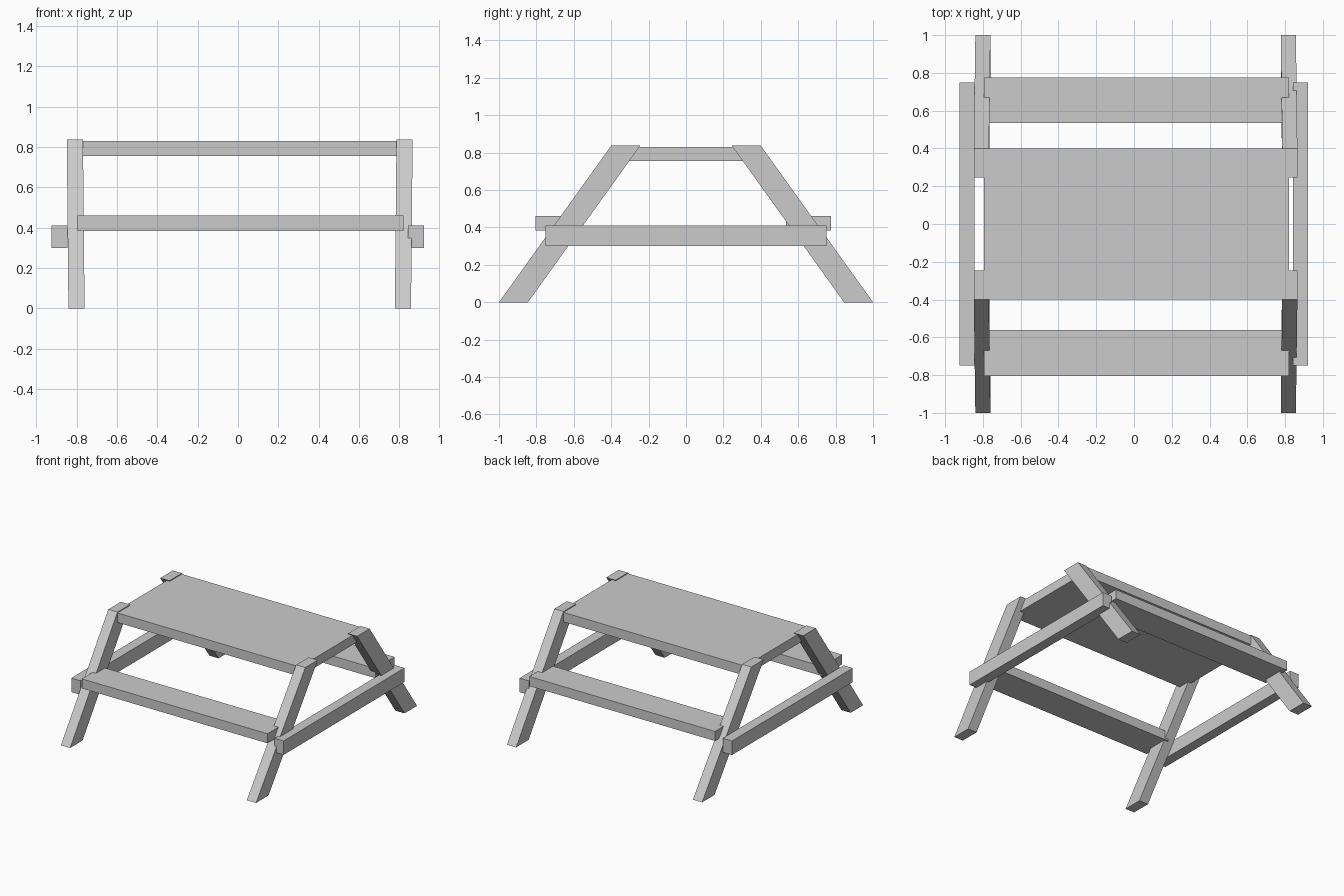
import bpy
import bmesh

if "Cube" in bpy.data.objects:
    bpy.data.objects.remove(bpy.data.objects["Cube"], do_unlink=True)

grey = bpy.data.materials.new("plain grey")
grey.use_nodes = True
colour = (0.6, 0.6, 0.6, 1)
grey.diffuse_color = colour
grey.node_tree.nodes["Principled BSDF"].inputs["Base Color"].default_value = colour


def beam(name, low, high):
    """Plank joining two rectangles, each (x0, x1, y0, y1, z)."""
    bm = bmesh.new()
    rings = [[bm.verts.new((x, y, z)) for x, y in
              ((x0, y0), (x1, y0), (x1, y1), (x0, y1))]
             for x0, x1, y0, y1, z in (low, high)]
    bm.faces.new(rings[0])
    bm.faces.new(rings[1])
    for i in range(4):
        j = (i + 1) % 4
        bm.faces.new((rings[0][i], rings[0][j], rings[1][j], rings[1][i]))
    bmesh.ops.recalc_face_normals(bm, faces=bm.faces)
    mesh = bpy.data.meshes.new(name)
    bm.to_mesh(mesh)
    bm.free()
    mesh.materials.append(grey)
    obj = bpy.data.objects.new(name, mesh)
    bpy.context.collection.objects.link(obj)


def plank(name, x0, x1, y0, y1, z0, z1):
    beam(name, (x0, x1, y0, y1, z0), (x0, x1, y0, y1, z1))


# Tabletop and the two benches
plank("tabletop", -0.795, 0.82, -0.4, 0.4, 0.755, 0.83)
plank("front_bench", -0.795, 0.82, -0.805, -0.56, 0.385, 0.46)
plank("back_bench", -0.795, 0.82, 0.535, 0.775, 0.385, 0.46)

# Side rails tying the legs together
plank("right_rail", -0.925, -0.845, -0.75, 0.75, 0.3, 0.41)
plank("left_rail", 0.842, 0.922, -0.75, 0.75, 0.3, 0.41)

# Slanted legs, leaning slightly outwards towards the top
for side, foot_x, top_x in (("right", -0.84, -0.848), ("left", 0.777, 0.785)):
    for end, s in (("front", -1), ("back", 1)):
        foot_y = sorted((s * 1.0, s * 0.845))
        top_y = sorted((s * 0.4, s * 0.245))
        beam(f"{end}_{side}_leg",
             (foot_x, foot_x + 0.08, *foot_y, 0),
             (top_x, top_x + 0.08, *top_y, 0.837))
